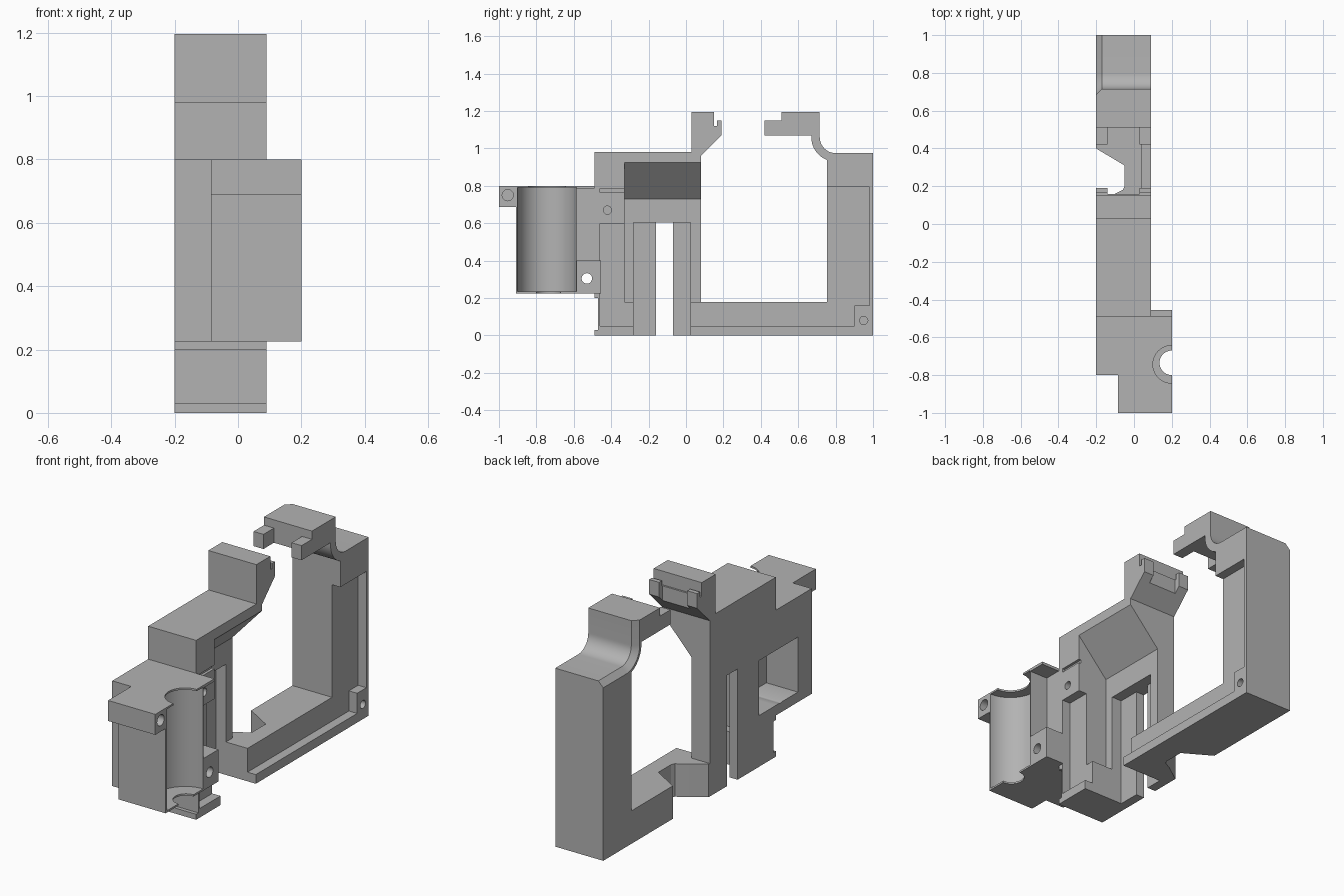
import bpy, bmesh, math
from mathutils import Vector

if "Cube" in bpy.data.objects:
    bpy.data.objects.remove(bpy.data.objects["Cube"])

grey = bpy.data.materials.new("plain_grey")
grey.use_nodes = True
grey.diffuse_color = (0.45, 0.45, 0.45, 1)
grey.node_tree.nodes["Principled BSDF"].inputs["Base Color"].default_value = (0.45, 0.45, 0.45, 1)

LEFT, RIGHT, OUT = -0.2, 0.09, 0.2   # main side planes in x
RECESS = 0.04                        # floor of the shallow side pockets


def prism(name, axis, points, lo, hi, bevel_rule=None, bevel_size=0.03):
    """Extrude a 2D outline along an axis: x uses (y,z), y uses (x,z), z uses (x,y)."""
    place = {"x": lambda p, d: (d, p[0], p[1]),
             "y": lambda p, d: (p[0], d, p[1]),
             "z": lambda p, d: (p[0], p[1], d)}[axis]
    bm = bmesh.new()
    face = bm.faces.new([bm.verts.new(place(p, lo)) for p in points])
    moved = bmesh.ops.extrude_face_region(bm, geom=[face])["geom"]
    shift = Vector(place((0, 0), hi - lo))
    bmesh.ops.translate(bm, vec=shift, verts=[v for v in moved if isinstance(v, bmesh.types.BMVert)])
    bmesh.ops.recalc_face_normals(bm, faces=bm.faces)
    if bevel_rule:
        edges = [e for e in bm.edges if all(bevel_rule(v.co) for v in e.verts)]
        bmesh.ops.bevel(bm, geom=edges, offset=bevel_size, segments=1, affect="EDGES")
    mesh = bpy.data.meshes.new(name)
    bm.to_mesh(mesh)
    bm.free()
    mesh.materials.append(grey)
    obj = bpy.data.objects.new(name, mesh)
    bpy.context.collection.objects.link(obj)
    return obj


def box(name, x, y, z):
    return prism(name, "x", [(y[0], z[0]), (y[1], z[0]), (y[1], z[1]), (y[0], z[1])], *x)


def arc(cx, cy, r, start, end, n=12):
    angles = [math.radians(start + (end - start) * i / n) for i in range(n + 1)]
    return [(cx + r * math.cos(a), cy + r * math.sin(a)) for a in angles]


def rod(axis, cx, cy, r, lo, hi, n=40):
    return prism("cutter", axis, arc(cx, cy, r, 0, 360 - 360 / n, n - 1), lo, hi)


def carve(obj, *cutters):
    """Subtract every cutter from the part and remove the cutters."""
    bpy.context.view_layer.objects.active = obj
    for cutter in cutters:
        cutter.hide_render = True
        mod = obj.modifiers.new("cut", "BOOLEAN")
        mod.operation, mod.solver, mod.object = "DIFFERENCE", "EXACT", cutter
        bpy.ops.object.modifier_apply(modifier=mod.name)
        bpy.data.objects.remove(cutter)


def window():
    return box("cutter", (-0.3, -0.01), (-0.68, -0.345), (0.28, 0.58))


# Front body with the front clip arm
body = prism("front_body", "x", [
    (-0.49, 0), (-0.49, 0.03), (-0.47, 0.03), (-0.47, 0.2), (-0.49, 0.2), (-0.49, 0.98),
    (0.03, 0.98), (0.03, 1.195), (0.15, 1.195), (0.15, 1.12), (0.16, 1.12), (0.16, 1.04),
    (0.08, 0.96), (0.08, 0)], LEFT, RIGHT)
carve(body,
      # deep pocket under a sloping roof
      prism("cutter", "y", [(0.12, 0.9575), (-0.09, 0.73), (-0.09, 0.18), (0.12, 0.18)], -0.33, 0.2),
      # thin web and its open slot
      box("cutter", (-0.15, 0.15), (-0.28, 0.025), (-0.1, 0.605)),
      box("cutter", (-0.3, 0.3), (-0.16, -0.07), (-0.1, 0.605)),
      # shallow side pockets
      box("cutter", (RECESS, 0.15), (-0.46, -0.27), (0.05, 0.6)),
      box("cutter", (RECESS, 0.15), (0.0, 0.2), (0.05, 0.25)),
      box("cutter", (0.075, 0.15), (-0.46, -0.32), (0.765, 0.785)),
      window(),
      rod("x", -0.42, 0.67, 0.022, 0.0, 0.15, 24))

# Rear frame: floor beam, column and curved rear clip arm
frame = prism("rear_frame", "x",
              [(0.08, 0), (1, 0), (1, 0.975)] + arc(0.8, 1.06, 0.085, 270, 180)
              + [(0.715, 1.195), (0.51, 1.195), (0.51, 1.07), (0.67, 1.07)]
              + arc(0.8, 1.06, 0.13, 180, 249.7) + [(0.755, 0.18), (0.08, 0.18)],
              LEFT, RIGHT,
              lambda c: c.x < LEFT + 0.001 and c.y > 0.71 and c.z > 0.97)
carve(frame,
      # side pocket that leaves a rim and a corner boss
      prism("cutter", "x", [(0, 0.05), (0.9, 0.05), (0.9, 0.16), (0.98, 0.16), (0.98, 0.795),
                            (0.7, 0.795), (0.7, 0.3), (0, 0.3)], RECESS, 0.2),
      # notch in the beam
      prism("cutter", "z", [(-0.26, 0.435), (-0.05, 0.31), (-0.05, 0.2), (-0.06, 0.18),
                            (-0.1, 0.16), (-0.2, 0.09), (-0.26, 0.09)], -0.1, 0.3),
      rod("x", 0.95, 0.08, 0.022, 0.0, 0.15, 24))

# Paired clip tabs on both arms
parts = [body, frame]
for side, x in (("right", (LEFT, -0.14)), ("left", (0.03, RIGHT))):
    parts.append(prism(f"front_clip_tab_{side}", "x", [
        (0.14, 1.02), (0.19, 1.07), (0.19, 1.15), (0.165, 1.15), (0.165, 1.12), (0.14, 1.12)], *x))
    parts.append(prism(f"rear_clip_tab_{side}", "x", [
        (0.42, 1.07), (0.52, 1.07), (0.52, 1.15), (0.42, 1.15)], *x))

# Cylinder holder
holder = prism("cylinder_holder", "z", [
    (LEFT, -0.8), (-0.085, -0.8), (-0.085, -0.91), (OUT, -0.91), (OUT, -0.455),
    (RIGHT, -0.455), (RIGHT, -0.49), (LEFT, -0.49)], 0.225, 0.8)
carve(holder,
      rod("z", OUT, -0.743, 0.157, 0.235, 0.79, 64),
      rod("z", OUT, -0.743, 0.1, 0.7, 0.9),
      rod("z", OUT, -0.735, 0.065, 0.1, 0.3),
      # open bay beside the cylinder, above the screw block
      box("cutter", (RIGHT, 0.3), (-0.585, -0.4), (0.4, 0.785)),
      box("cutter", (RIGHT - 0.01, 0.3), (-0.49, -0.4), (0.7, 0.9)),
      window(),
      rod("x", -0.53, 0.305, 0.028, -0.3, 0.3, 24))
parts.append(holder)

# Mounting tab at the front
tab = box("mount_tab", (-0.085, OUT), (-1, -0.91), (0.688, 0.8))
carve(tab, rod("x", -0.953, 0.75, 0.03, 0.08, 0.3, 24))
parts.append(tab)

# Smooth the round surfaces, keep the edges sharp
bpy.ops.object.select_all(action="DESELECT")
for part in parts:
    part.select_set(True)
bpy.context.view_layer.objects.active = body
bpy.ops.object.shade_smooth_by_angle(angle=math.radians(25))
